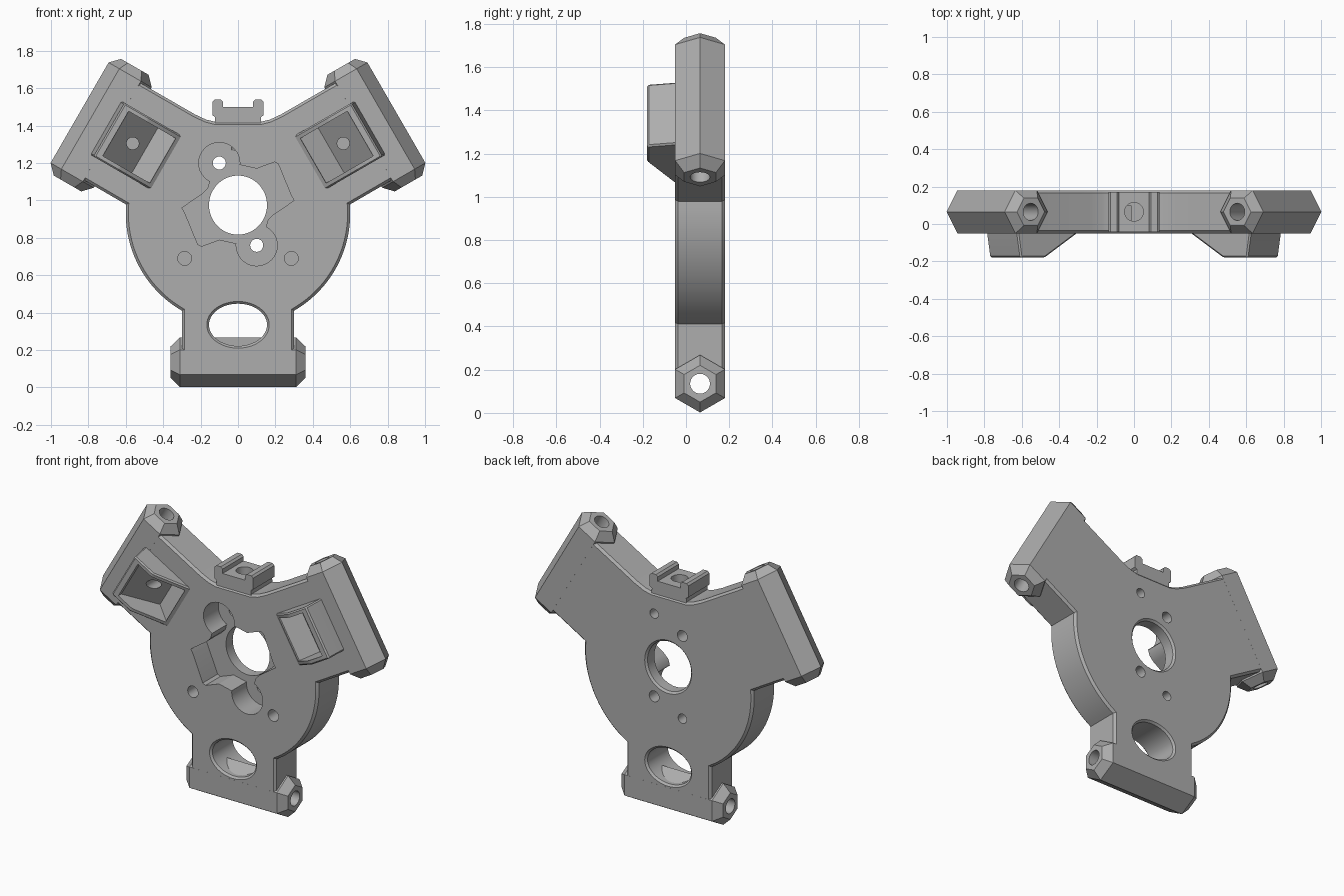
import bpy, bmesh, math
from mathutils import Matrix, Vector

if "Cube" in bpy.data.objects:
    bpy.data.objects.remove(bpy.data.objects["Cube"])

grey = bpy.data.materials.new("matt_grey")
grey.use_nodes = True
GREY = (0.42, 0.42, 0.42, 1)
grey.diffuse_color = GREY
grey.node_tree.nodes["Principled BSDF"].inputs["Base Color"].default_value = GREY

HUB = 0.98                      # height of the hub centre
FRONT, BACK = -0.05, 0.18
MID = (FRONT + BACK) / 2


def arm(degrees):
    """Turn a part of the lower arm about the hub centre."""
    centre = Matrix.Translation((0, 0, HUB))
    return centre @ Matrix.Rotation(math.radians(degrees), 4, 'Y') @ centre.inverted()


def loft(name, rings, matrix=Matrix(), bevel=0, bevel_caps_only=False):
    """Skin a stack of equal rings, cap both ends, optionally chamfer edges."""
    bm = bmesh.new()
    loops = [[bm.verts.new(p) for p in ring] for ring in rings]
    n = len(loops[0])
    for a, b in zip(loops, loops[1:]):
        for i in range(n):
            bm.faces.new((a[i], a[(i + 1) % n], b[(i + 1) % n], b[i]))
    caps = [bm.faces.new(loops[0]), bm.faces.new(loops[-1])]
    bmesh.ops.recalc_face_normals(bm, faces=bm.faces)
    if bevel:
        edges = {e for f in caps for e in f.edges} if bevel_caps_only else bm.edges
        bmesh.ops.bevel(bm, geom=list(edges), offset=bevel, segments=1,
                        affect='EDGES', clamp_overlap=True)
    bm.transform(matrix)
    mesh = bpy.data.meshes.new(name)
    bm.to_mesh(mesh)
    bm.free()
    mesh.materials.append(grey)
    ob = bpy.data.objects.new(name, mesh)
    bpy.context.collection.objects.link(ob)
    return ob


def prism_y(name, pts, y0, y1, **kw):
    return loft(name, [[(x, y, z) for x, z in pts] for y in (y0, y1)], **kw)


def prism_x(name, pts, half, **kw):
    return loft(name, [[(x, y, z) for y, z in pts] for x in (-half, half)], **kw)


def circle(r, n=32, rz=None):
    rz = rz or r
    return [(r * math.cos(math.tau * i / n), rz * math.sin(math.tau * i / n)) for i in range(n)]


def bore(x, z, r, y0, y1, rz=None, n=32):
    """Cutter along y."""
    return prism_y("cutter", [(x + a, z + b) for a, b in circle(r, n, rz)], y0, y1)


def flared_bore(x, z, rx, rz, flare=0.012):
    """Through cutter with a chamfer at both faces."""
    rings = []
    for y, grow in ((FRONT - flare, 2 * flare), (FRONT + flare, 0),
                    (BACK - flare, 0), (BACK + flare, 2 * flare)):
        rings.append([(x + a, y, z + b) for a, b in circle(rx + grow, 48, rz + grow)])
    return loft("cutter", rings)


def cut(ob, cutters):
    for c in cutters:
        m = ob.modifiers.new("cut", 'BOOLEAN')
        m.operation, m.solver, m.object = 'DIFFERENCE', 'EXACT', c
    bpy.context.view_layer.update()
    done = bpy.data.meshes.new_from_object(ob.evaluated_get(bpy.context.evaluated_depsgraph_get()))
    ob.modifiers.clear()
    ob.data = done


def discard(cutters):
    for c in cutters:
        bpy.data.objects.remove(c)


# Plate outline: lower arm, round side, raised arm, shallow valley at the top
half = [(0.3, 0.184)]
for i in range(25):
    a = math.radians(-60 + 64.6 * i / 24)
    half.append((0.6 * math.cos(a), 0.93 + 0.6 * math.sin(a)))
half += [(0.839, 1.118), (0.539, 1.638), (0.23, 1.46), (0.17, 1.432), (0.12, 1.42)]
outline = half + [(-x, z) for x, z in reversed(half)]
plate = prism_y("body_plate", outline, FRONT, BACK, bevel=0.014, bevel_caps_only=True)

# Recess for the drive unit: a keyed shape with two round lobes
key = [(-0.3, -0.02), (-0.285, -0.045), (-0.215, -0.215), (-0.195, -0.225), (-0.1, -0.19),
       (-0.01, -0.21), (0.15, -0.12), (0.16, -0.085), (0.19, -0.055)]
key += [(-x, -z) for x, z in key]
FLOOR = 0.1
cutters = [prism_y("cutter", [(x, z + HUB) for x, z in key], FRONT - 0.05, FLOOR)]
for side in (-1, 1):
    x, z = 0.1 * side, HUB - 0.22 * side
    cutters += [bore(x, z, 0.11, FRONT - 0.05, FLOOR),
                bore(x, z, 0.035, 0, BACK + 0.05, n=20),
                bore(0.285 * side, 0.69, 0.037, FRONT - 0.05, 0.06, n=20),
                bore(0.1 * side, HUB + 0.31 * side, 0.03, 0.1, BACK + 0.05, n=20)]
cutters += [flared_bore(0, HUB - 0.005, 0.155, 0.158), flared_bore(0, 0.335, 0.155, 0.113)]
cut(plate, cutters)
discard(cutters)

# Hexagonal end bars with tapered tips and a bore along their length
for label, turn in (("lower", 0), ("first_upper", 120), ("second_upper", -120)):
    rings = []
    for x, r in ((-0.36, 0.085), (-0.31, 0.133), (0.31, 0.133), (0.36, 0.085)):
        rings.append([(x, MID + b, 0.135 + a) for a, b in circle(r, 6)])
    bar = loft(label + "_end_bar", rings, arm(turn))
    hole = prism_x("cutter", [(MID + a, 0.135 + b) for a, b in circle(0.046, 24)], 0.5,
                   matrix=arm(turn))
    cut(bar, [hole])
    discard([hole])

# Wedge housings on the raised arms, each with an open pocket
wedge = [(-0.02, 0.58), (-0.05, 0.535), (-0.18, 0.335), (-0.18, 0.185), (-0.05, 0.165), (-0.02, 0.165)]
pocket = [(-0.25, 0.225), (-0.15, 0.225), (0.02, 0.405), (-0.052, 0.515), (-0.25, 0.53)]
for label, turn in (("first", 120), ("second", -120)):
    box = prism_x(label + "_wedge_housing", wedge, 0.166, matrix=arm(turn), bevel=0.008)
    cavity = prism_x("cutter", pocket, 0.138, matrix=arm(turn))
    screw = bore(0, 0.33, 0.033, -0.25, 0.06, n=20)
    screw.data.transform(arm(turn))
    cut(box, [cavity, screw])
    cut(plate, [cavity, screw])
    discard([cavity, screw])

# Top saddle: a pad between two chamfered hooks, with a vertical hole
side = [(0.125, 1.38), (0.122, 1.445), (0.137, 1.455), (0.137, 1.528), (0.125, 1.54),
        (0.092, 1.54), (0.08, 1.528), (0.08, 1.5)]
saddle = prism_y("top_saddle", side + [(-x, z) for x, z in reversed(side)], FRONT + 0.008, BACK - 0.008)
shaft = loft("cutter", [[(a, MID + b, z) for a, b in circle(0.05)] for z in (1.27, 1.6)])
cut(saddle, [shaft])
cut(plate, [shaft])
discard([shaft])

# Smooth the curved walls, keep the edges crisp
bpy.ops.object.select_all(action='DESELECT')
for ob in bpy.context.collection.objects:
    if ob.type == 'MESH' and ob.data.materials and ob.data.materials[0] == grey:
        ob.select_set(True)
        bpy.context.view_layer.objects.active = ob
bpy.ops.object.shade_smooth_by_angle(angle=math.radians(30))
